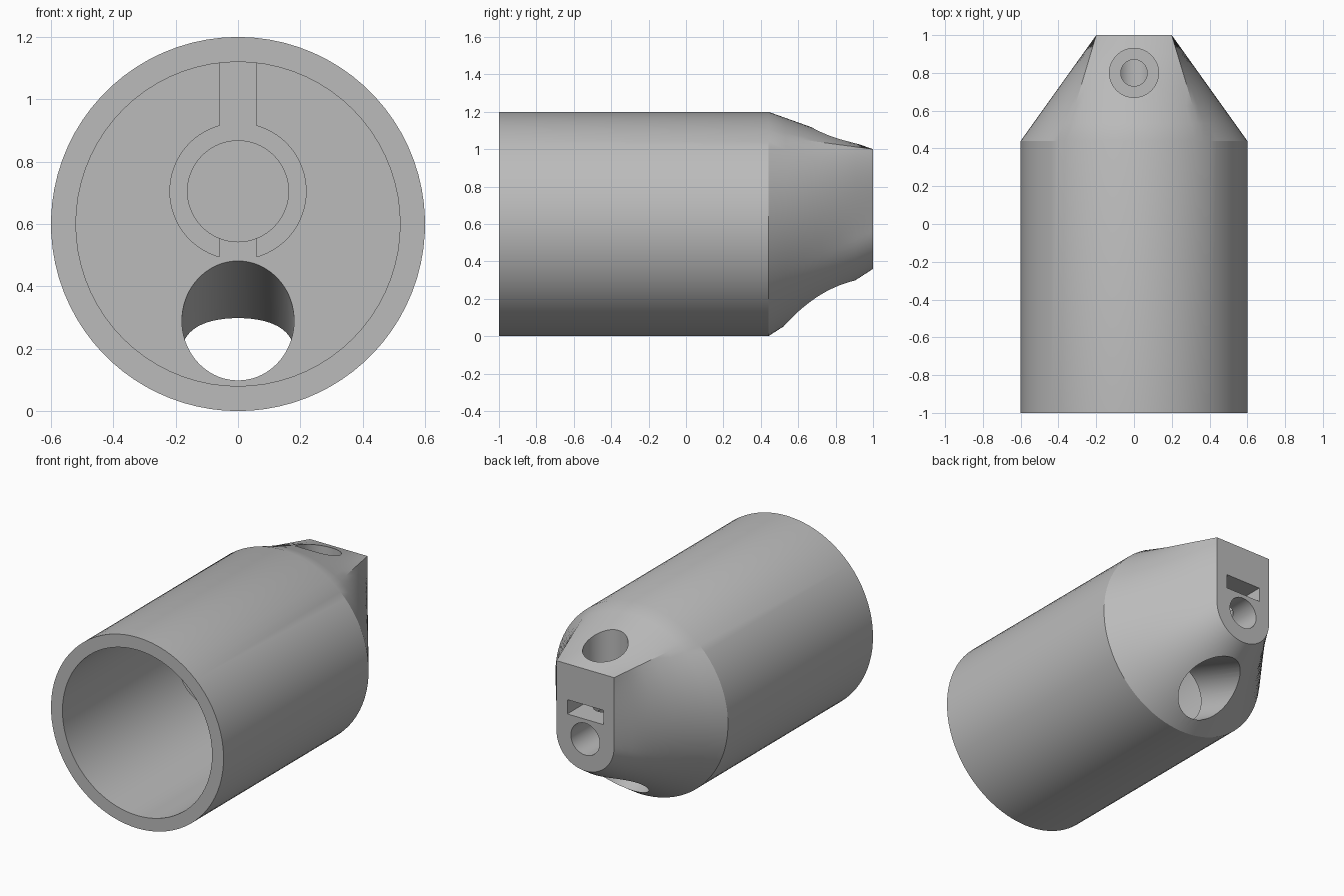
import bpy, bmesh, math
from math import sin, cos, pi, radians

default = bpy.data.objects.get("Cube")
if default:
    bpy.data.objects.remove(default, do_unlink=True)

grey = bpy.data.materials.new("plain grey")
grey.use_nodes = True
grey.diffuse_color = (0.5, 0.5, 0.5, 1)
grey.node_tree.nodes["Principled BSDF"].inputs["Base Color"].default_value = (0.5, 0.5, 0.5, 1)

ALONG_Y = -pi / 2


def cylinder(name, radius, start, length, tilt=ALONG_Y):
    """Cylinder growing from start; tilt turns it about x (0 is straight up)."""
    d = (0, -sin(tilt), cos(tilt))
    centre = [s + v * length / 2 for s, v in zip(start, d)]
    bpy.ops.mesh.primitive_cylinder_add(vertices=72, radius=radius, depth=length,
                                        location=centre, rotation=(tilt, 0, 0))
    obj = bpy.context.object
    obj.name = name
    return obj


def box(name, half_width, y, z):
    bpy.ops.mesh.primitive_cube_add(size=1, location=(0, sum(y) / 2, sum(z) / 2))
    obj = bpy.context.object
    obj.name = name
    obj.scale = (2 * half_width, y[1] - y[0], z[1] - z[0])
    return obj


def combine(target, tool, operation="DIFFERENCE"):
    """Apply a boolean and discard the tool."""
    tool.hide_render = True
    bpy.context.view_layer.update()
    mod = target.modifiers.new(tool.name, "BOOLEAN")
    mod.operation, mod.solver, mod.object = operation, "EXACT", tool
    bpy.ops.object.select_all(action="DESELECT")
    bpy.context.view_layer.objects.active = target
    target.select_set(True)
    bpy.ops.object.modifier_apply(modifier=mod.name)
    bpy.data.objects.remove(tool, do_unlink=True)


# Tip outline: flat top, straight sides, round bottom, with matching circle points
R, W, TOP, ARC_Z = 0.6, 0.2, 1.0, 0.56
SIDE = TOP - ARC_Z
HALF = W + SIDE + W * pi / 2


def tip_point(s):
    if s <= W:
        return s, TOP
    if s <= W + SIDE:
        return W, TOP - (s - W)
    a = (s - W - SIDE) / W
    return W * cos(a), ARC_Z - W * sin(a)


steps = ([W * i / 8 for i in range(8)] + [W + SIDE * i / 18 for i in range(18)]
         + [W + SIDE + W * pi / 2 * i / 14 for i in range(15)])
pairs = []
for s in steps:
    a = pi * s / HALF
    pairs.append(((R * sin(a), R + R * cos(a)), tip_point(s)))
pairs += [((-c[0], c[1]), (-t[0], t[1])) for c, t in reversed(pairs[1:-1])]

# Outer body: round barrel lofted into the tip
bm = bmesh.new()
rings = []
SHOULDER = 0.44
for y in [-1] + [SHOULDER + (1 - SHOULDER) * i / 6 for i in range(7)]:
    f = max(0, (y - SHOULDER) / (1 - SHOULDER))
    rings.append([bm.verts.new((c[0] + (t[0] - c[0]) * f, y, c[1] + (t[1] - c[1]) * f))
                  for c, t in pairs])
for r0, r1 in zip(rings, rings[1:]):
    for i in range(len(r0)):
        j = (i + 1) % len(r0)
        bm.faces.new((r0[i], r0[j], r1[j], r1[i]))
bm.faces.new(rings[0])
bm.faces.new(rings[-1])
bmesh.ops.recalc_face_normals(bm, faces=bm.faces)
mesh = bpy.data.meshes.new("housing")
bm.to_mesh(mesh)
bm.free()
housing = bpy.data.objects.new("housing", mesh)
bpy.context.collection.objects.link(housing)

# Barrel cavity
combine(housing, cylinder("cavity", 0.52, (0, -1.2, R), 1.6))

# Inner socket: split tube held to the barrel wall by a rib
SOCKET_Z = 0.705
socket = cylinder("socket", 0.22, (0, -0.28, SOCKET_Z), 0.7)
combine(socket, box("socket_gap", 0.06, (-0.4, 0.5), (0.4, SOCKET_Z)))
combine(housing, socket, "UNION")
combine(housing, box("rib", 0.06, (-0.28, 0.42), (0.8, 1.15)), "UNION")
combine(housing, cylinder("socket_bore", 0.162, (0, -0.5, SOCKET_Z), 1.0))

# Slanted opening through the underside
combine(housing, cylinder("slanted_opening", 0.18, (0, 0.32, 0.319), 0.9, radians(-110)))

# Tip: rod hole, nut slot, screw hole and its wide recess
combine(housing, cylinder("rod_hole", 0.1, (0, 0.6, ARC_Z), 0.6))
combine(housing, box("nut_slot", 0.125, (0.67, 1.1), (0.685, 0.775)))
combine(housing, cylinder("screw_hole", 0.07, (0, 0.8, ARC_Z), 0.6, 0))
combine(housing, cylinder("screw_recess", 0.13, (0, 0.8, 0.88), 0.4, 0))

housing.data.materials.clear()
housing.data.materials.append(grey)
for p in housing.data.polygons:
    p.material_index = 0
bpy.ops.object.shade_smooth_by_angle(angle=radians(20))
